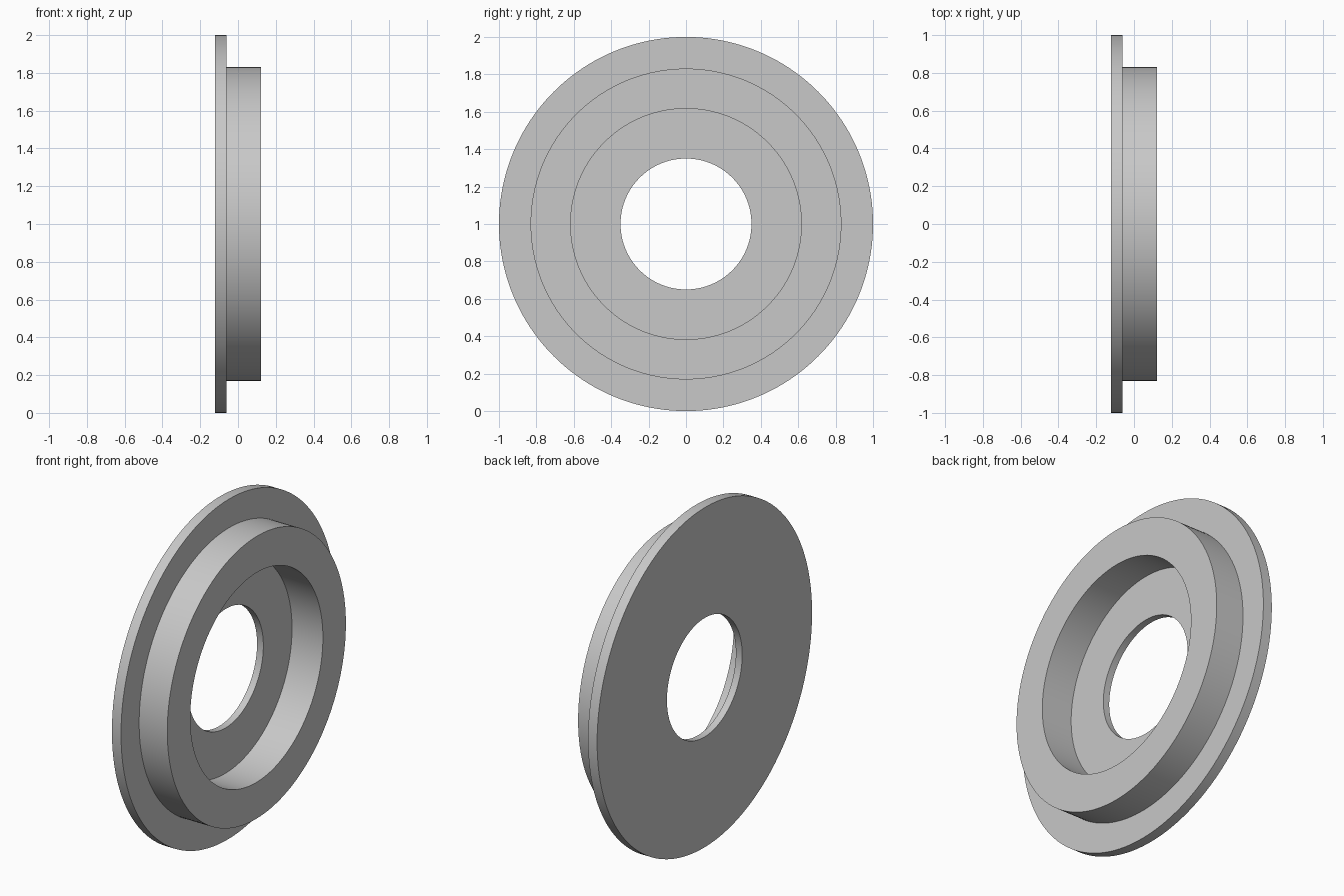
import bpy
import bmesh
import math
from mathutils import Vector

if "Cube" in bpy.data.objects:
    bpy.data.objects.remove(bpy.data.objects["Cube"], do_unlink=True)

# Single plain grey finish
grey = bpy.data.materials.new("light_grey")
grey.use_nodes = True
colour = (0.58, 0.58, 0.58, 1.0)
grey.diffuse_color = colour
grey.node_tree.nodes["Principled BSDF"].inputs["Base Color"].default_value = colour

# Main dimensions along the axis and outward from it
BACK, FLOOR, STEP, FRONT = -0.121, -0.08, -0.062, 0.121
HOLE, RECESS, COLLAR, FLANGE = 0.35, 0.617, 0.831, 1.0
SEGMENTS = 160


def lathe_x(name, profile, material):
    """Revolve a closed (x, radius) profile around the x axis."""
    bm = bmesh.new()
    verts = [bm.verts.new((x, 0, r)) for x, r in profile]
    edges = [bm.edges.new((v, verts[i - 1])) for i, v in enumerate(verts)]
    bmesh.ops.spin(bm, geom=verts + edges, cent=Vector(), axis=Vector((1, 0, 0)),
                   angle=math.tau, steps=SEGMENTS, use_merge=True)
    bmesh.ops.remove_doubles(bm, verts=bm.verts[:], dist=0.0001)
    bmesh.ops.recalc_face_normals(bm, faces=bm.faces[:])
    mesh = bpy.data.meshes.new(name)
    bm.to_mesh(mesh)
    bm.free()
    mesh.materials.append(material)
    obj = bpy.data.objects.new(name, mesh)
    bpy.context.collection.objects.link(obj)
    obj.location.z = FLANGE
    bpy.ops.object.select_all(action="DESELECT")
    obj.select_set(True)
    bpy.context.view_layer.objects.active = obj
    bpy.ops.object.shade_smooth_by_angle(angle=math.radians(30))
    return obj


# Flange, raised collar, recess and centre hole as one turned piece
lathe_x("flanged_ring", [
    (BACK, HOLE), (BACK, FLANGE), (STEP, FLANGE), (STEP, COLLAR),
    (FRONT, COLLAR), (FRONT, RECESS), (FLOOR, RECESS), (FLOOR, HOLE),
], grey)
